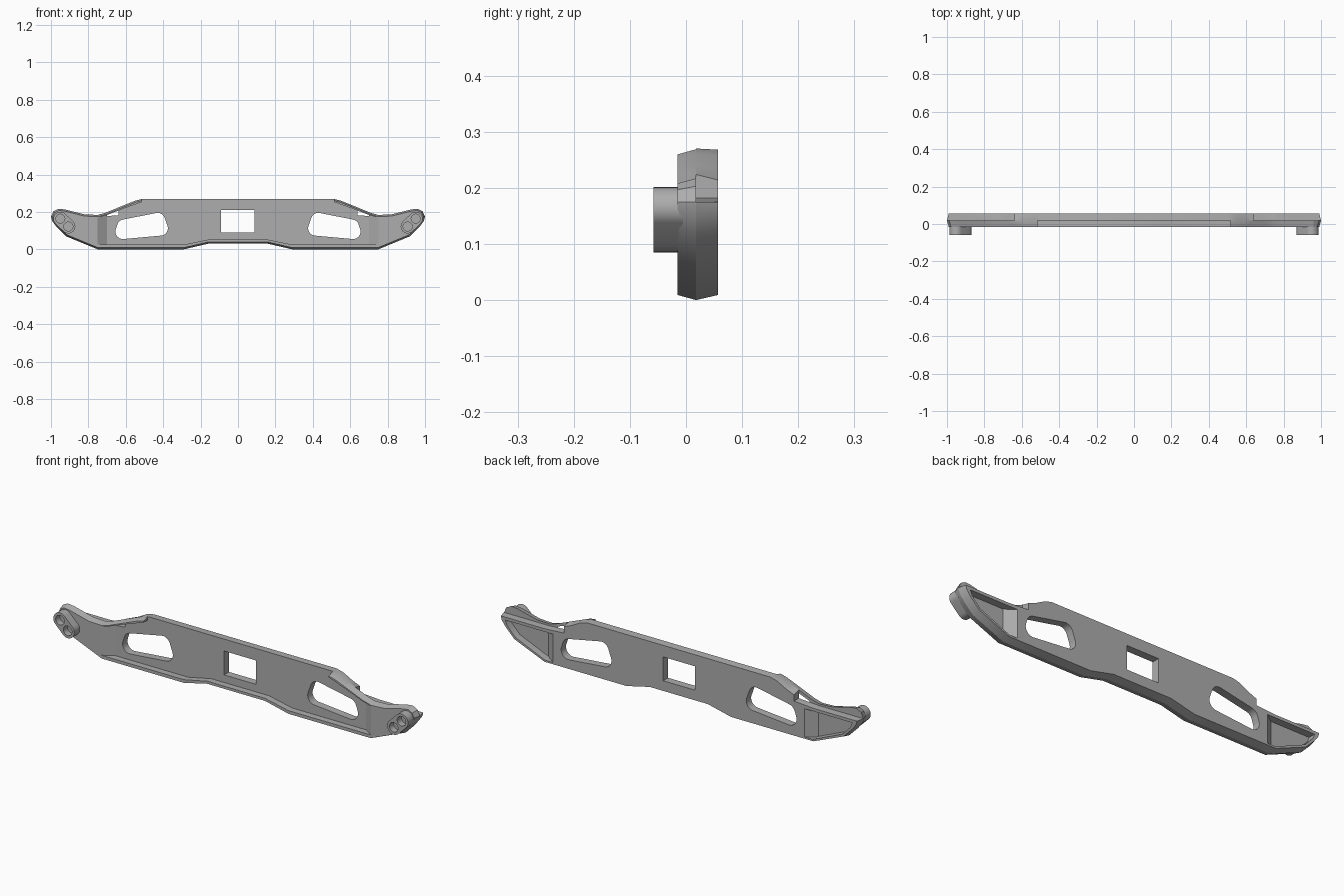
import bpy, bmesh, math
from mathutils import Vector

if "Cube" in bpy.data.objects:
    bpy.data.objects.remove(bpy.data.objects["Cube"], do_unlink=True)

grey = bpy.data.materials.new("plain grey")
grey.use_nodes = True
grey.diffuse_color = (0.42, 0.42, 0.42, 1)
grey.node_tree.nodes["Principled BSDF"].inputs["Base Color"].default_value = grey.diffuse_color

FRONT, RIDGE, BACK = -0.015, 0.018, 0.057


def finish(bm, name):
    bmesh.ops.recalc_face_normals(bm, faces=bm.faces)
    mesh = bpy.data.meshes.new(name)
    bm.to_mesh(mesh)
    bm.free()
    mesh.materials.append(grey)
    ob = bpy.data.objects.new(name, mesh)
    bpy.context.collection.objects.link(ob)
    return ob


def loft(name, rings):
    """Solid through outlines given as (y, [(x, z), ...])."""
    bm = bmesh.new()
    loops = [[bm.verts.new((x, y, z)) for x, z in pts] for y, pts in rings]
    for a, b in zip(loops, loops[1:]):
        for i in range(len(a)):
            j = (i + 1) % len(a)
            bm.faces.new((a[i], a[j], b[j], b[i]))
    bm.faces.new(loops[0])
    bm.faces.new(loops[-1])
    return finish(bm, name)


def prism(name, pts, y0, y1):
    return loft(name, [(y0, pts), (y1, pts)])


def hull(name, circles, y0, y1, n=32):
    """Rounded bar wrapped around circles given as (x, z, radius)."""
    bm = bmesh.new()
    for x, z, r in circles:
        for i in range(n):
            a = math.tau * i / n
            for y in (y0, y1):
                bm.verts.new((x + r * math.cos(a), y, z + r * math.sin(a)))
    bmesh.ops.convex_hull(bm, input=bm.verts)
    bmesh.ops.delete(bm, geom=[v for v in bm.verts if not v.link_faces], context="VERTS")
    bmesh.ops.dissolve_limit(bm, angle_limit=0.01, verts=bm.verts, edges=bm.edges)
    return finish(bm, name)


def bend(ob, cuts, inner, y_at):
    """Slice a cutter at x positions and move its inner cap to y_at(|x|)."""
    bm = bmesh.new()
    bm.from_mesh(ob.data)
    for x in cuts:
        bmesh.ops.bisect_plane(bm, geom=bm.verts[:] + bm.edges[:] + bm.faces[:],
                               plane_co=(x, 0, 0), plane_no=(1, 0, 0))
    for v in bm.verts:
        if abs(v.co.y - inner) < 1e-5:
            v.co.y = y_at(abs(v.co.x))
    bmesh.ops.recalc_face_normals(bm, faces=bm.faces)
    bm.to_mesh(ob.data)
    bm.free()
    return ob


def cut(target, cutter):
    cutter.hide_render = True
    mod = target.modifiers.new("cut", "BOOLEAN")
    mod.operation, mod.solver, mod.object = "DIFFERENCE", "EXACT", cutter
    bpy.context.view_layer.objects.active = target
    bpy.ops.object.modifier_apply(modifier=mod.name)
    bpy.data.objects.remove(cutter, do_unlink=True)


def both_halves(half):
    return half + [(-x, z) for x, z in reversed(half)]


def inset(pts, d):
    """Mitred inward offset of an anticlockwise outline."""
    out = []
    for i, p in enumerate(pts):
        p = Vector(p)
        a = (p - Vector(pts[i - 1])).normalized()
        b = (Vector(pts[(i + 1) % len(pts)]) - p).normalized()
        na, nb = Vector((-a.y, a.x)), Vector((-b.y, b.x))
        out.append(tuple(p + (na + nb) * d / (1 + na.dot(nb))))
    return out


def flip(pts, s):
    return [(s * p[0], *p[1:]) for p in pts]


# Drafted body with a ridge around its middle
outline = both_halves([
    (0.16, 0.03), (0.29, 0), (0.75, 0), (0.92, 0.07), (0.97, 0.12), (0.993, 0.15),
    (1, 0.175), (0.987, 0.203), (0.96, 0.217), (0.925, 0.213), (0.82, 0.187),
    (0.75, 0.184), (0.71, 0.195), (0.6, 0.24), (0.55, 0.26), (0.51, 0.27)])
small = inset(outline, 0.009)
back = [(s[0], o[1] - 0.002) if o[1] > 0.255 else s for o, s in zip(outline, small)]
body = loft("crossbar", [(FRONT, small), (RIDGE, outline), (BACK, back)])

# Front recess that leaves a bottom lip and two wing lips
panel = prism("panel_cutter", both_halves([
    (0.16, 0.052), (0.29, 0.025), (0.76, 0.025), (0.76, 0.167), (0.71, 0.18),
    (0.6, 0.222), (0.515, 0.252), (0.515, 0.35)]), -0.1, RIDGE)
bend(panel, (-0.7, 0.7), RIDGE,
     lambda x: RIDGE - (RIDGE - FRONT) * max(0, x - 0.7) / 0.05)
cut(body, panel)

# Centre window
cut(body, prism("window_cutter", [(-0.09, 0.09), (0.087, 0.09), (0.087, 0.21), (-0.09, 0.21)], -0.2, 0.2))

for s, side in ((1, "left"), (-1, "right")):
    # Tapered slot
    cut(body, hull("slot_cutter", flip([(0.415, 0.113, 0.04), (0.43, 0.155, 0.04),
                                        (0.615, 0.095, 0.04), (0.607, 0.12, 0.04)], s), -0.2, 0.2))
    # Lowered ledge behind the wing
    cut(body, prism("ledge_cutter", flip([(0.64, 0.182), (0.75, 0.175), (1.1, 0.175),
                                          (1.1, 0.4), (0.64, 0.4)], s), RIDGE, 0.2))
    # Rear pocket with a sloping inner wall
    pocket = prism("pocket_cutter", flip([(0.69, 0.018), (0.745, 0.018), (0.91, 0.088),
                                          (0.955, 0.135), (0.965, 0.16), (0.69, 0.16)], s), 0.02, 0.2)
    bend(pocket, (s * 0.75,), 0.02, lambda x: 0.02 + (BACK - 0.02) * max(0, 0.75 - x) / 0.05)
    cut(body, pocket)

    # Boss with two blind holes
    ends = flip([(0.95, 0.164, 0.037), (0.907, 0.122, 0.037)], s)
    boss = hull(side + "_boss", ends, -0.058, -0.005)
    for x, z, r in ends:
        cut(boss, hull("hole_cutter", [(x, z, 0.024)], -0.1, -0.025))

# Smooth shading with sharp edges
bpy.ops.object.select_all(action="DESELECT")
for ob in bpy.context.collection.objects:
    if ob.type == "MESH" and grey.name in ob.data.materials:
        ob.select_set(True)
        bpy.context.view_layer.objects.active = ob
bpy.ops.object.shade_smooth_by_angle(angle=math.radians(25))
